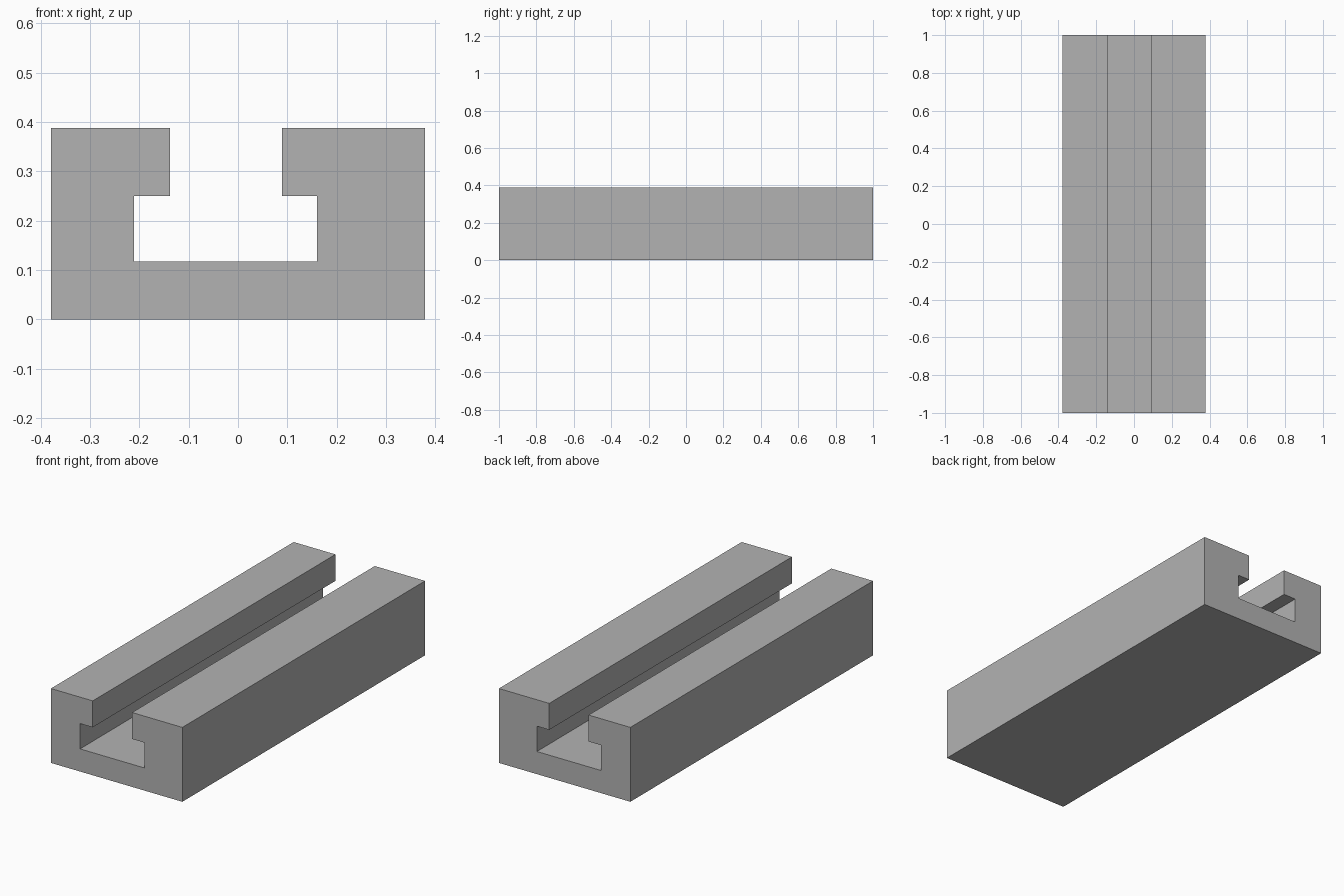
import bpy
import bmesh

cube = bpy.data.objects.get("Cube")
if cube:
    bpy.data.objects.remove(cube, do_unlink=True)

# Plain grey material
grey = bpy.data.materials.new("plain grey")
grey.use_nodes = True
colour = (0.45, 0.45, 0.45, 1.0)
grey.diffuse_color = colour
grey.node_tree.nodes["Principled BSDF"].inputs["Base Color"].default_value = colour

# Rail cross-section (x, z): a block with an off-centre T-slot
HALF_WIDTH, HEIGHT, HALF_LENGTH = 0.379, 0.388, 1.0
FLOOR, LIP = 0.118, 0.25
profile = [
    (-HALF_WIDTH, 0), (HALF_WIDTH, 0), (HALF_WIDTH, HEIGHT),
    (0.089, HEIGHT), (0.089, LIP), (0.16, LIP), (0.16, FLOOR),
    (-0.211, FLOOR), (-0.211, LIP), (-0.138, LIP), (-0.138, HEIGHT),
    (-HALF_WIDTH, HEIGHT),
]

# Extrude the section along the rail
bm = bmesh.new()
section = bm.faces.new([bm.verts.new((x, -HALF_LENGTH, z)) for x, z in profile])
result = bmesh.ops.extrude_face_region(bm, geom=[section], use_keep_orig=True)
moved = [v for v in result["geom"] if isinstance(v, bmesh.types.BMVert)]
bmesh.ops.translate(bm, verts=moved, vec=(0, 2 * HALF_LENGTH, 0))
bmesh.ops.recalc_face_normals(bm, faces=bm.faces)

mesh = bpy.data.meshes.new("slotted_rail")
bm.to_mesh(mesh)
bm.free()
mesh.materials.append(grey)
rail = bpy.data.objects.new("slotted_rail", mesh)
bpy.context.collection.objects.link(rail)
